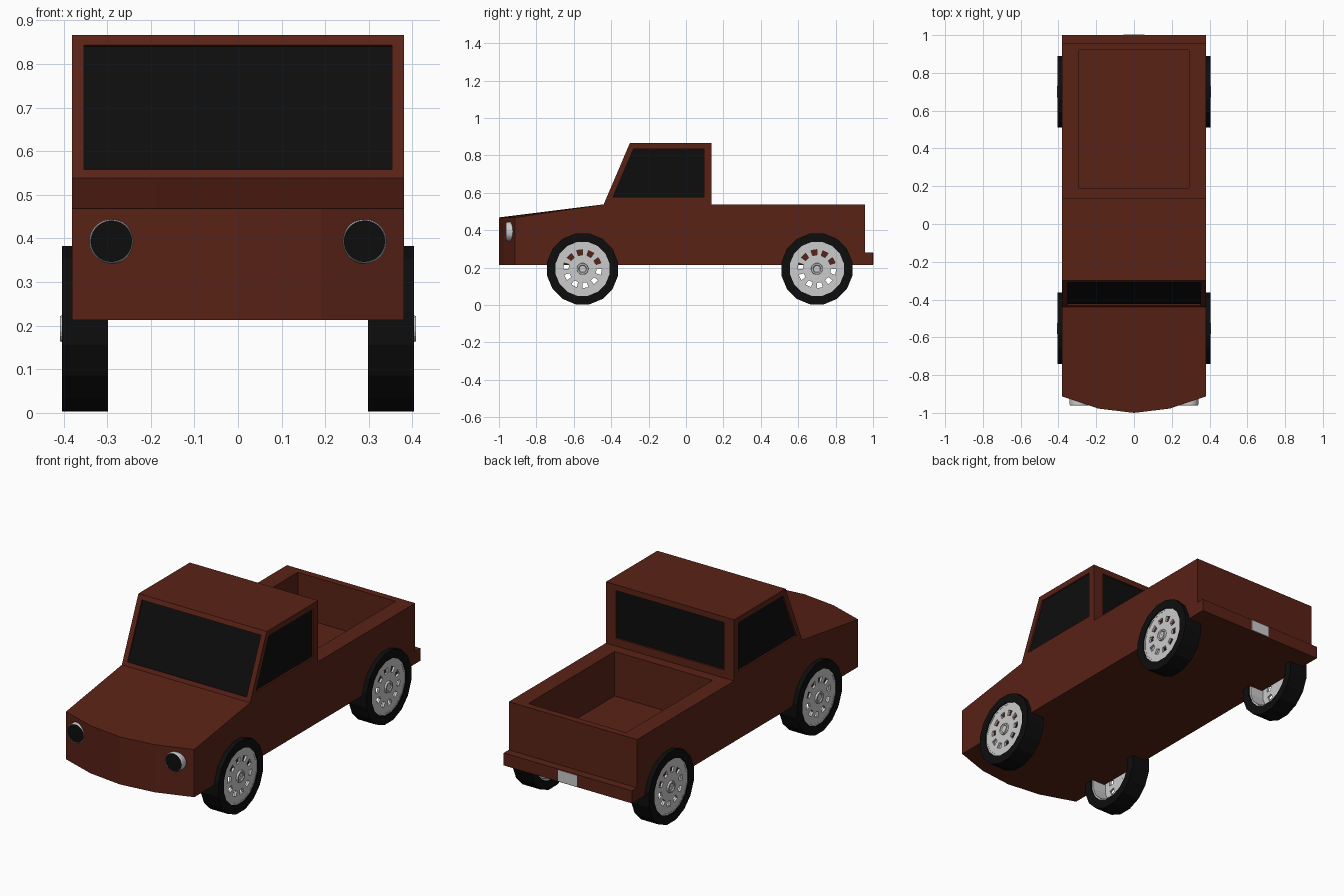
import bpy, bmesh
from math import cos, sin, pi
from mathutils import Vector

if "Cube" in bpy.data.objects:
    bpy.data.objects.remove(bpy.data.objects["Cube"])


def material(name, col):
    m = bpy.data.materials.new(name)
    m.diffuse_color = (*col, 1)
    m.use_nodes = True
    m.node_tree.nodes["Principled BSDF"].inputs["Base Color"].default_value = m.diffuse_color
    return m


RED = material("red_paint", (0.10, 0.016, 0.008))
BLACK = material("black", (0.004, 0.004, 0.004))


def finish(name, bm, mat=None):
    bmesh.ops.recalc_face_normals(bm, faces=bm.faces)
    me = bpy.data.meshes.new(name)
    bm.to_mesh(me)
    bm.free()
    ob = bpy.data.objects.new(name, me)
    bpy.context.collection.objects.link(ob)
    if mat:
        me.materials.append(mat)
    return ob


def skin(bm, loops, cyclic=False):
    """Join closed loops of points with quads; returns the vertex loops."""
    vs = [[bm.verts.new(p) for p in lp] for lp in loops]
    pairs = list(zip(vs, vs[1:])) + ([(vs[-1], vs[0])] if cyclic else [])
    for a, b in pairs:
        for i in range(len(a)):
            j = (i + 1) % len(a)
            bm.faces.new((a[i], a[j], b[j], b[i]))
    return vs


def prism(name, pts, start, end, mat=None):
    bm = bmesh.new()
    pts = [Vector(p) for p in pts]
    vs = skin(bm, [[p + start for p in pts], [p + end for p in pts]])
    bm.faces.new(vs[0])
    bm.faces.new(vs[1])
    return finish(name, bm, mat)


def box(name, lo, hi, mat=None):
    (a, b, c), (d, e, f) = lo, hi
    return prism(name, [(a, b, c), (d, b, c), (d, e, c), (a, e, c)],
                 Vector((0, 0, 0)), Vector((0, 0, f - c)), mat)


def cut(ob, cutter):
    cutter.hide_render = True
    mod = ob.modifiers.new("cut", 'BOOLEAN')
    mod.operation, mod.solver, mod.object = 'DIFFERENCE', 'EXACT', cutter
    bpy.context.view_layer.objects.active = ob
    bpy.ops.object.modifier_apply(modifier=mod.name)
    bpy.data.objects.remove(cutter)


def lathe(name, profile, n, place, mat=None):
    """Spin a closed (along, radius) profile; place maps (along, u, v) to a point."""
    bm = bmesh.new()
    loops = [[place(h, r * cos(2 * pi * (k + .5) / n), r * sin(2 * pi * (k + .5) / n))
              for k in range(n)] for h, r in profile]
    skin(bm, loops, cyclic=True)
    return finish(name, bm, mat)


# Body: side profile swept across the width, with a bowed nose
W = 0.38
bm = bmesh.new()
loops = []
for x, nose in ((-W, -.913), (-W / 2, -.977), (0, -1), (W / 2, -.977), (W, -.913)):
    prof = [(nose, .213), (nose, .468), (-.44, .538), (-.30, .866), (.135, .866),
            (.135, .538), (.957, .538), (.957, .28), (1, .28), (1, .213)]
    loops.append([(x, y, z) for y, z in prof])
ends = skin(bm, loops)
bm.faces.new(ends[0])
bm.faces.new(ends[-1])
body = finish("body", bm, RED)

# Open cargo bed
cut(body, box("bed_cutter", (-.29, .19, .30), (.29, .92, .8)))


# Windows: shallow recess plus a dark pane in it
def window(name, pts, normal):
    n = Vector(normal).normalized()
    cut(body, prism(name + "_cutter", pts, n * .04, n * -.012))
    prism(name, pts, n * -.009, n * -.016, BLACK)


window("windshield", [(-.353, -.432, .558), (.353, -.432, .558),
                      (.353, -.31, .843), (-.353, -.31, .843)], (0, -.328, .14))
window("rear_window", [(-.32, .135, .58), (.32, .135, .58),
                       (.32, .135, .835), (-.32, .135, .835)], (0, 1, 0))
for s, side in ((1, "right"), (-1, "left")):
    window(side + "_window", [(s * W, y, z) for y, z in
           ((-.39, .578), (.097, .578), (.097, .835), (-.28, .835))], (s, 0, 0))


# Wheels: tyre, rim barrel, pierced disc and hub
def wheel(name, s, cy, cz=.193):
    def place(h, u, v):
        return (s * h, cy + u, cz + v)
    lathe(name + "_tyre", [(.298, .147), (.298, .193), (.404, .193), (.404, .147)], 16, place, BLACK)
    lathe(name + "_rim", [(.305, .138), (.305, .148), (.399, .148), (.399, .138)], 16, place)
    lathe(name + "_hub", [(.385, .001), (.403, .001), (.403, .018), (.408, .022),
                          (.408, .030), (.385, .033)], 16, place)
    bm = bmesh.new()
    n = 20
    rings = [[bm.verts.new(place(.398, r * cos(2 * pi * k / n), r * sin(2 * pi * k / n)))
              for k in range(n)] for r in (.142, .103, .075, .02)]
    for i in range(3):
        for k in range(n):
            if i == 1 and k % 2:
                continue  # vent hole
            j = (k + 1) % n
            bm.faces.new((rings[i][k], rings[i][j], rings[i + 1][j], rings[i + 1][k]))
    geo = bmesh.ops.extrude_face_region(bm, geom=bm.faces[:], use_keep_orig=True)
    bmesh.ops.translate(bm, vec=(-s * .012, 0, 0),
                        verts=[g for g in geo["geom"] if isinstance(g, bmesh.types.BMVert)])
    finish(name + "_disc", bm)


for s, side in ((1, "right"), (-1, "left")):
    wheel("front_" + side + "_wheel", s, -.553)
    wheel("rear_" + side + "_wheel", s, .70)

    # Headlights: grey housing with a dark lens
    def lamp(h, u, v, s=s):
        return (s * .29 + u, h, .393 + v)
    lathe(side + "_headlight_housing", [(-.90, .001), (-.90, .051), (-.955, .051), (-.962, .048),
                                        (-.957, .046), (-.957, .001)], 32, lamp)
    lathe(side + "_headlight_lens", [(-.95, .001), (-.95, .047), (-.96, .047), (-.961, .001)], 32, lamp, BLACK)

# Rear plate on the bumper
box("rear_plate", (-.055, .99, .217), (.055, 1.003, .277))
